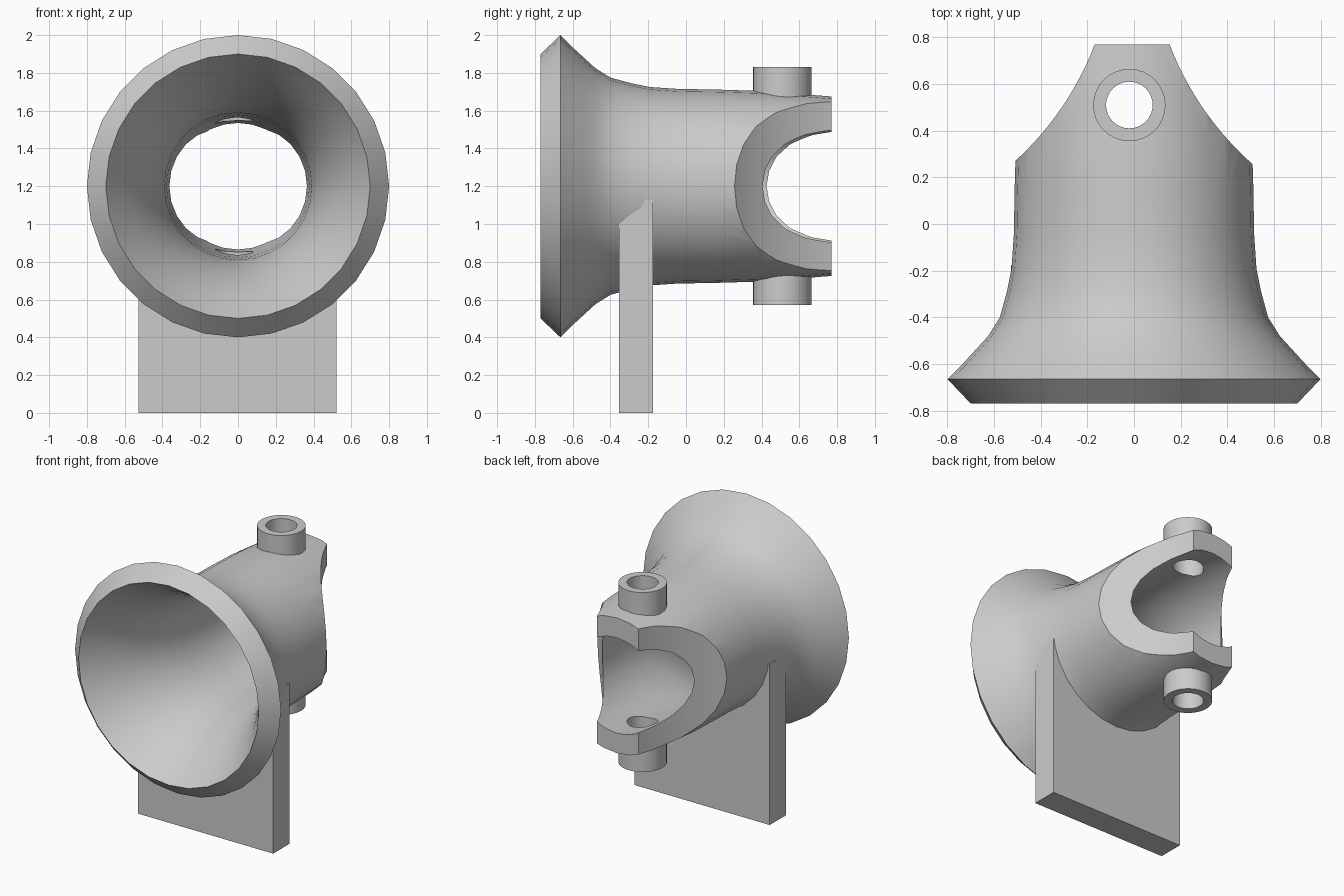
import bpy, bmesh, math
from mathutils import Matrix, Vector

if "Cube" in bpy.data.objects:
    bpy.data.objects.remove(bpy.data.objects["Cube"])

AXIS_Z = 1.2

grey = bpy.data.materials.new("plain grey")
grey.use_nodes = True
colour = (0.6, 0.6, 0.6, 1)
grey.diffuse_color = colour
grey.node_tree.nodes["Principled BSDF"].inputs["Base Color"].default_value = colour


def make(name, bm):
    bmesh.ops.recalc_face_normals(bm, faces=bm.faces)
    mesh = bpy.data.meshes.new(name)
    bm.to_mesh(mesh)
    bm.free()
    mesh.materials.append(grey)
    obj = bpy.data.objects.new(name, mesh)
    bpy.context.collection.objects.link(obj)
    return obj


def cylinder(name, centre, radius, depth, segments, along_y=False):
    bm = bmesh.new()
    turn = Matrix.Rotation(math.pi / 2, 4, 'X') if along_y else Matrix()
    bmesh.ops.create_cone(bm, cap_ends=True, segments=segments, radius1=radius,
                          radius2=radius, depth=depth,
                          matrix=Matrix.Translation(centre) @ turn)
    return make(name, bm)


def lathe(name, profile, segments):
    """Spin a closed (radius, y) outline round the horn axis."""
    bm = bmesh.new()
    verts = [bm.verts.new((0, y, AXIS_Z + r)) for r, y in profile]
    edges = [bm.edges.new((a, b)) for a, b in zip(verts, verts[1:] + verts[:1])]
    bmesh.ops.spin(bm, geom=verts + edges, cent=(0, 0, AXIS_Z), axis=(0, 1, 0),
                   angle=math.tau, steps=segments)
    bmesh.ops.remove_doubles(bm, verts=bm.verts, dist=0.0005)
    return make(name, bm)


def cut(obj, cutters):
    for cutter in cutters:
        cutter.hide_render = True
        mod = obj.modifiers.new("cut", 'BOOLEAN')
        mod.operation = 'DIFFERENCE'
        mod.solver = 'EXACT'
        mod.object = cutter
    graph = bpy.context.evaluated_depsgraph_get()
    mesh = bpy.data.meshes.new_from_object(obj.evaluated_get(graph))
    obj.modifiers.clear()
    obj.data = mesh


# Flared horn with a hollow throat
outer = [(0.70, -0.77), (0.80, -0.665), (0.735, -0.60), (0.68, -0.54), (0.625, -0.48),
         (0.575, -0.40), (0.545, -0.29), (0.525, -0.19), (0.515, -0.04),
         (0.512, 0.15), (0.505, 0.38), (0.49, 0.58), (0.475, 0.77)]
inner = [(0.335, 0.77), (0.352, 0.58), (0.367, 0.38), (0.378, 0.15), (0.39, -0.04),
         (0.415, -0.19), (0.455, -0.33), (0.51, -0.46), (0.575, -0.58), (0.64, -0.68)]
horn = lathe("horn", outer + inner, 28)

# Bosses above and below the rear jaws
boss_xy = Vector((-0.02, 0.51, 0))
bosses = []
for side, label in ((1, "upper"), (-1, "lower")):
    centre = boss_xy + Vector((0, 0, AXIS_Z + side * 0.525))
    bosses.append(cylinder(label + "_boss", centre, 0.155, 0.21, 32))

# Stand plate, hollowed where it meets the horn
bm = bmesh.new()
bmesh.ops.create_cube(bm, size=1, matrix=Matrix.Translation((-0.003, -0.265, 0.565))
                      @ Matrix.Diagonal((1.05, 0.18, 1.13, 1)))
stand = make("stand_plate", bm)

# Cutters: the pin bore, two side scoops and the throat clearance
bore = cylinder("pin_bore", boss_xy + Vector((0, 0, AXIS_Z)), 0.1, 3, 32)
scoops = [cylinder("side_scoop", (s * 1.38 - 0.008, 1.235, AXIS_Z), 1.305, 2, 160)
          for s in (1, -1)]
throat = cylinder("throat_clearance", (0, -0.265, AXIS_Z), 0.495, 1, 56, along_y=True)

cut(horn, [bore] + scoops)
for boss in bosses:
    cut(boss, [bore])
cut(stand, [throat])
for helper in [bore, throat] + scoops:
    bpy.data.objects.remove(helper)

# Smooth the curved skins, keep cut edges crisp
bpy.ops.object.select_all(action='DESELECT')
for obj in [horn, stand] + bosses:
    obj.select_set(True)
bpy.context.view_layer.objects.active = horn
bpy.ops.object.shade_smooth_by_angle(angle=math.radians(30))
